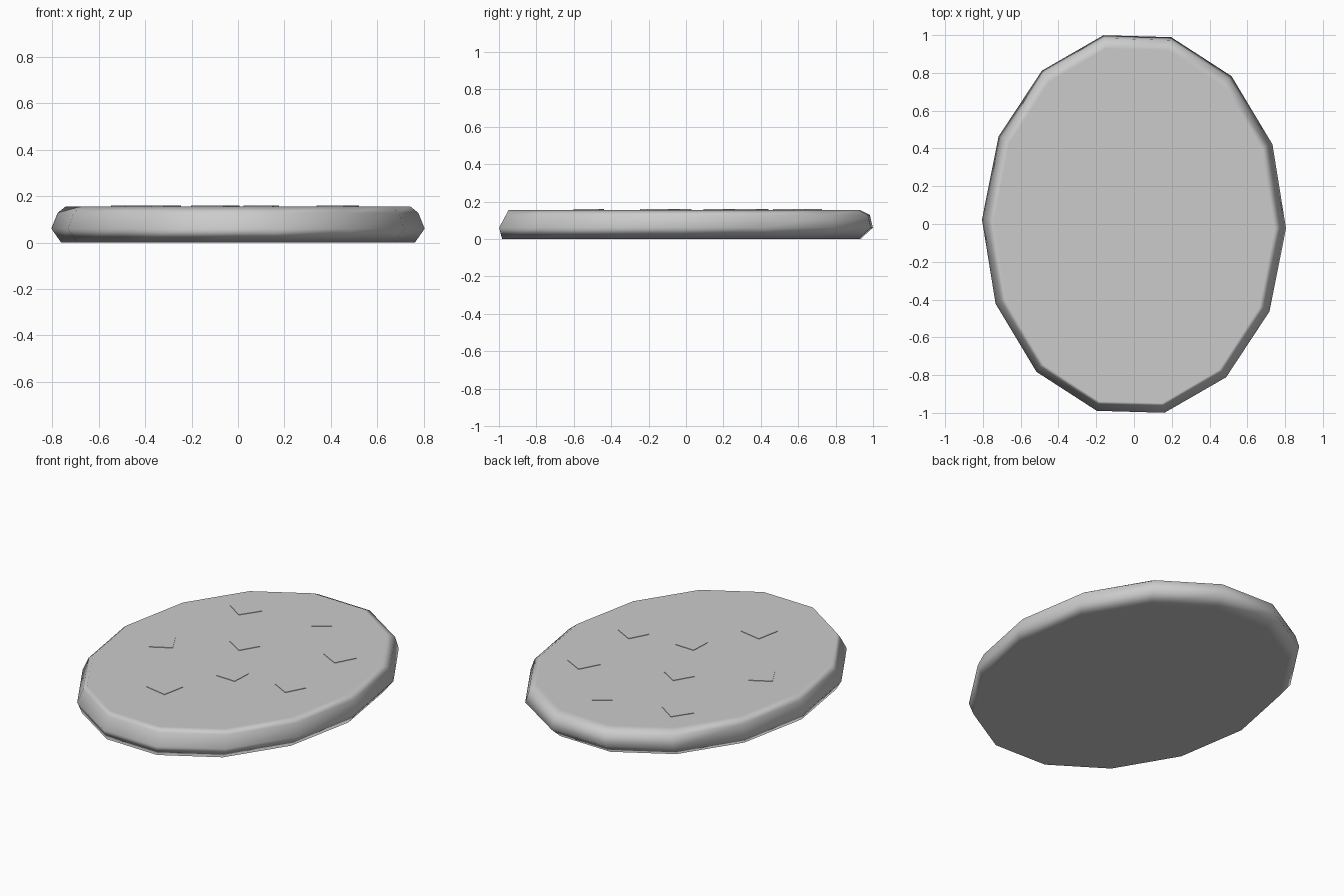
import bpy, bmesh, math
from mathutils import Matrix

cube = bpy.data.objects.get("Cube")
if cube:
    bpy.data.objects.remove(cube)

grey = bpy.data.materials.new("plain_grey")
grey.use_nodes = True
COLOUR = (0.6, 0.6, 0.6, 1)
grey.diffuse_color = COLOUR
grey.node_tree.nodes["Principled BSDF"].inputs["Base Color"].default_value = COLOUR


def make_object(name, bm):
    mesh = bpy.data.meshes.new(name)
    bmesh.ops.recalc_face_normals(bm, faces=bm.faces)
    bm.to_mesh(mesh)
    bm.free()
    mesh.materials.append(grey)
    obj = bpy.data.objects.new(name, mesh)
    bpy.context.collection.objects.link(obj)
    return obj


# Oval disc: stacked rings (height, inset, y shift) with a bulging rim
SIDES, START = 14, math.radians(-1.3)
RINGS = [(0, 0.042, -0.025), (0.06, 0, 0), (0.128, 0.027, 0.01), (0.156, 0.062, -0.01)]
bm = bmesh.new()
loops = []
for z, inset, shift in RINGS:
    ring = []
    for i in range(SIDES):
        a = START + math.tau * i / SIDES
        ring.append(bm.verts.new(((0.805 - inset) * math.cos(a),
                                  (1.02 - inset) * math.sin(a) + shift, z)))
    loops.append(ring)
for low, high in zip(loops, loops[1:]):
    for i in range(SIDES):
        j = (i + 1) % SIDES
        bm.faces.new((low[i], low[j], high[j], high[i]))
bm.faces.new(loops[0][::-1])
bm.faces.new(loops[-1])
disc = make_object("oval_disc", bm)
disc.data.shade_smooth()
weighted = disc.modifiers.new("flat_caps", "WEIGHTED_NORMAL")
weighted.weight = 100

# Small square chunks sunk almost flush into the top: x, y, size, turn
CHUNKS = [(-0.34, 0.56, 0.135, 56), (0.10, 0.65, 0.11, 35), (-0.46, -0.06, 0.13, 29),
          (-0.08, 0.18, 0.125, 59), (0.43, 0.35, 0.135, 62), (0.09, -0.18, 0.125, 87),
          (-0.12, -0.52, 0.14, 79), (0.43, -0.12, 0.125, 62)]
for n, (x, y, size, turn) in enumerate(CHUNKS):
    bm = bmesh.new()
    bmesh.ops.create_cube(bm, size=1, matrix=Matrix.Translation((x, y, 0.11))
                          @ Matrix.Rotation(math.radians(turn), 4, "Z")
                          @ Matrix.Diagonal((size, size, 0.098, 1)))
    make_object(f"chunk_{n + 1}", bm)
